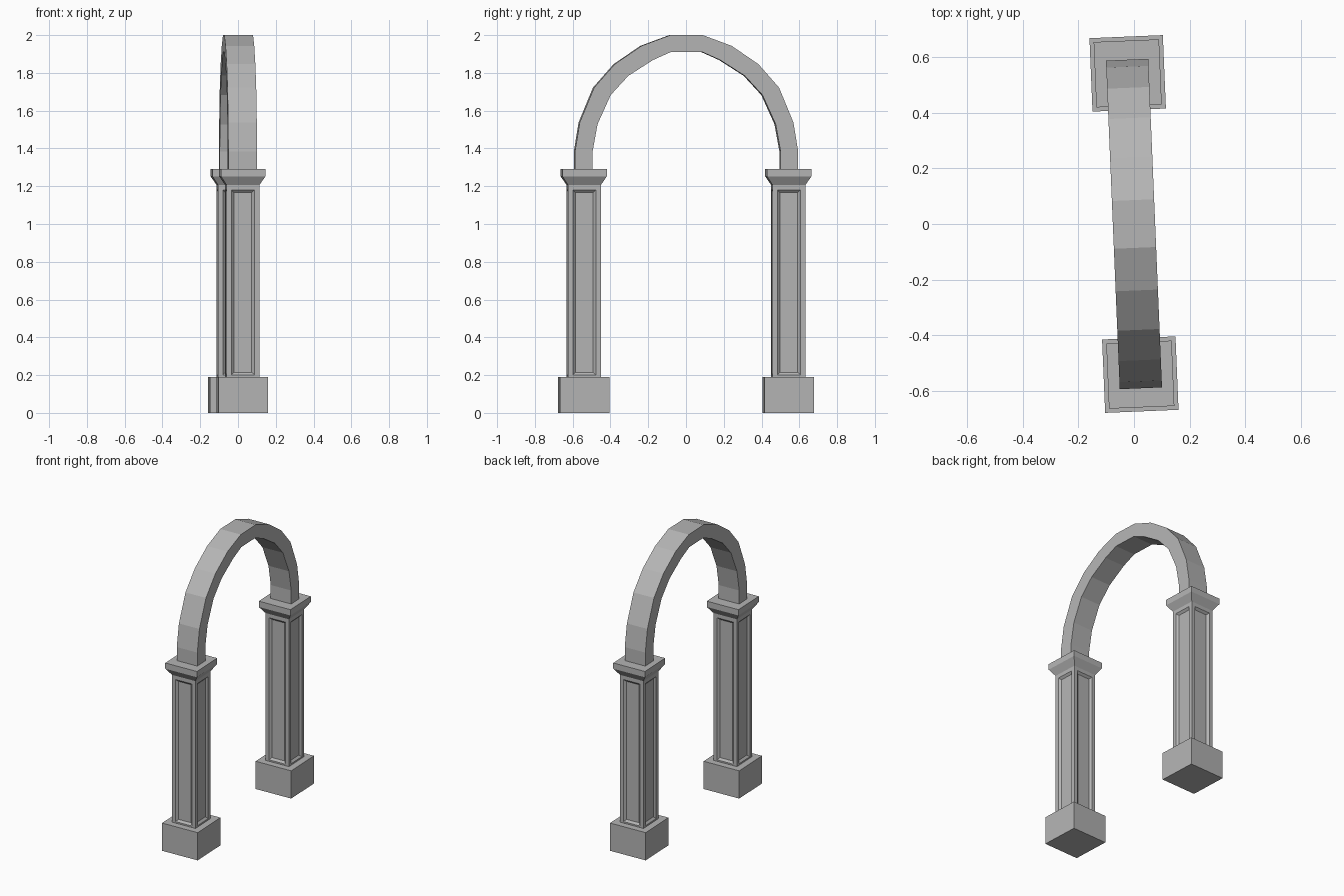
import bpy, bmesh, math

if "Cube" in bpy.data.objects:
    bpy.data.objects.remove(bpy.data.objects["Cube"])

TURN = math.radians(2.4)   # the whole arch is turned slightly about z
COL_Y = 0.542              # column distance from the centre

# Dark grey stone
stone = bpy.data.materials.new("stone")
stone.diffuse_color = (0.46, 0.46, 0.46, 1)
stone.use_nodes = True
stone.node_tree.nodes["Principled BSDF"].inputs["Base Color"].default_value = stone.diffuse_color


def finish(name, bm, mirror=False):
    bmesh.ops.recalc_face_normals(bm, faces=bm.faces)
    me = bpy.data.meshes.new(name)
    bm.to_mesh(me)
    bm.free()
    me.materials.append(stone)
    ob = bpy.data.objects.new(name, me)
    bpy.context.collection.objects.link(ob)
    ob.rotation_euler.z = TURN
    if mirror:
        m = ob.modifiers.new("Mirror", 'MIRROR')
        m.use_axis = (False, True, False)
        m.use_mirror_merge = False
    return ob


def square_loft(profile):
    """Stack square rings (side, z); return mesh and side faces per level."""
    bm = bmesh.new()
    rings = []
    for s, z in profile:
        h = s / 2
        rings.append([bm.verts.new((x * h, COL_Y + y * h, z))
                      for x, y in ((-1, -1), (1, -1), (1, 1), (-1, 1))])
    levels = []
    for a, b in zip(rings, rings[1:]):
        levels.append([bm.faces.new((a[i], a[(i + 1) % 4], b[(i + 1) % 4], b[i]))
                       for i in range(4)])
    bm.faces.new(rings[0][::-1])
    bm.faces.new(rings[-1])
    return bm, levels


# Plinths
bm, _ = square_loft([(0.264, 0), (0.264, 0.191)])
finish("plinths", bm, True)

# Shafts with recessed panels, flaring into the capitals
bm, levels = square_loft([(0.174, 0.175), (0.174, 1.206), (0.235, 1.252), (0.235, 1.292)])
bm.normal_update()
bmesh.ops.inset_individual(bm, faces=levels[0], thickness=0.026, use_even_offset=True)
bmesh.ops.inset_individual(bm, faces=levels[0], thickness=0.014, depth=-0.013,
                           use_even_offset=True)
finish("columns", bm, True)

# Arch band: outer and inner half profiles (y, z), mirrored and given width
outer = [(0.591, 1.285), (0.591, 1.385), (0.566, 1.538), (0.490, 1.722),
         (0.381, 1.846), (0.239, 1.943), (0.086, 2.0)]
inner = [(0.498, 1.285), (0.498, 1.385), (0.472, 1.528), (0.402, 1.683),
         (0.308, 1.785), (0.178, 1.868), (0.082, 1.911)]
W = 0.076


def whole(half):
    return half + [(-y, z) for y, z in reversed(half)]


bm = bmesh.new()
sections = []
for (yo, zo), (yi, zi) in zip(whole(outer), whole(inner)):
    sections.append([bm.verts.new(p) for p in
                     ((-W, yo, zo), (W, yo, zo), (W, yi, zi), (-W, yi, zi))])
for a, b in zip(sections, sections[1:]):
    for i in range(4):
        j = (i + 1) % 4
        bm.faces.new((a[i], a[j], b[j], b[i]))
bm.faces.new(sections[0])
bm.faces.new(sections[-1])
finish("arch_band", bm)
